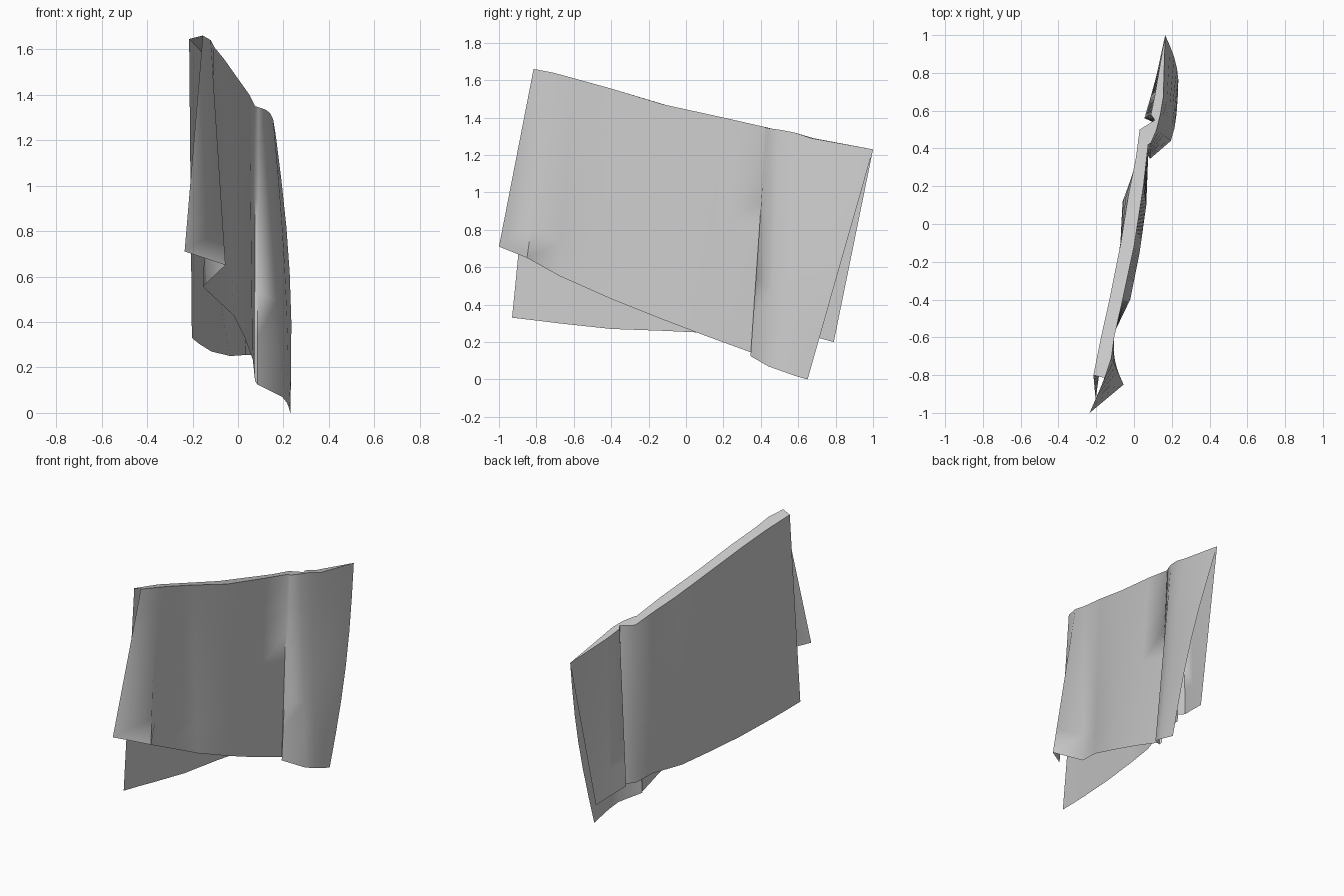
import bpy
import bmesh
import math
from mathutils import Vector

cube = bpy.data.objects.get("Cube")
if cube:
    bpy.data.objects.remove(cube, do_unlink=True)

# Each pleat line: (top x, y, z), (bottom x, y, z)
left_pleats = [
    ((-.155, -.815, 1.66), (-.235, -1, .71)),
    ((-.12, -.71, 1.64), (-.055, -.85, .65)),
    ((-.105, -.6, 1.61), (-.155, -.68, .555)),
    ((-.06, -.4, 1.555), (-.02, -.4, .43)),
    ((0, -.12, 1.47), (.03, -.15, .33)),
    ((.05, .2, 1.4), (.065, .1, .235)),
    ((.075, .42, 1.35), (.075, .36, .14)),
    ((.09, .43, 1.345), (.085, .345, .125)),
    ((.12, .5, 1.335), (.195, .44, .07)),
    ((.14, .58, 1.32), (.215, .51, .045)),
    ((.155, .67, 1.29), (.225, .58, .02)),
    ((.165, 1, 1.23), (.23, .65, 0)),
]
right_pleats = [
    ((-.215, -.8, 1.645), (-.203, -.93, .33)),
    ((-.195, -.7, 1.625), (-.185, -.8, .315)),
    ((-.175, -.6, 1.605), (-.165, -.68, .3)),
    ((-.13, -.4, 1.55), (-.117, -.4, .27)),
    ((-.07, -.1, 1.465), (-.075, -.12, .26)),
    ((-.03, .15, 1.405), (-.035, .09, .25)),
    ((.01, .35, 1.36), (.035, .31, .255)),
    ((.03, .5, 1.33), (.04, .47, .255)),
    ((.11, .55, 1.325), (.1, .54, .25)),
    ((.09, .58, 1.32), (.055, .56, .26)),
    ((.11, .68, 1.29), (.09, .68, .23)),
    ((.165, 1, 1.23), (.12, .79, .2)),
]
# Sideways bulge at mid height, by pleat number
left_bulge = {10: .015, 11: .03}
right_bulge = {5: -.028}
ROWS = 6


def hang(pleat, bulge):
    """Points from the top fold down to the hem."""
    top, hem = Vector(pleat[0]), Vector(pleat[1])
    points = []
    for row in range(ROWS + 1):
        t = row / ROWS
        point = top.lerp(hem, t)
        point.x += bulge * math.sin(math.pi * t)
        points.append(point)
    return points


# Cloth: left panel up, across the top fold, down the right panel
bm = bmesh.new()
columns = []
for i, (left, right) in enumerate(zip(left_pleats, right_pleats)):
    path = hang(left, left_bulge.get(i, 0))[::-1]
    path += hang(right, right_bulge.get(i, 0))
    columns.append([bm.verts.new(p) for p in path])
for a, b in zip(columns, columns[1:]):
    for r in range(len(a) - 1):
        bm.faces.new((a[r], b[r], b[r + 1], a[r + 1]))
bmesh.ops.remove_doubles(bm, verts=bm.verts, dist=.0005)

mesh = bpy.data.meshes.new("draped_cloth")
bm.to_mesh(mesh)
bm.free()
cloth = bpy.data.objects.new("draped_cloth", mesh)
bpy.context.collection.objects.link(cloth)

# Plain grey fabric
fabric = bpy.data.materials.new("grey_fabric")
fabric.use_nodes = True
colour = (.6, .6, .6, 1)
fabric.diffuse_color = colour
shader = next(n for n in fabric.node_tree.nodes if n.type == "BSDF_PRINCIPLED")
shader.inputs["Base Color"].default_value = colour
mesh.materials.append(fabric)

# Soft folds with sharp creases
bpy.ops.object.select_all(action="DESELECT")
cloth.select_set(True)
bpy.context.view_layer.objects.active = cloth
bpy.ops.object.shade_smooth_by_angle(angle=math.radians(70))
